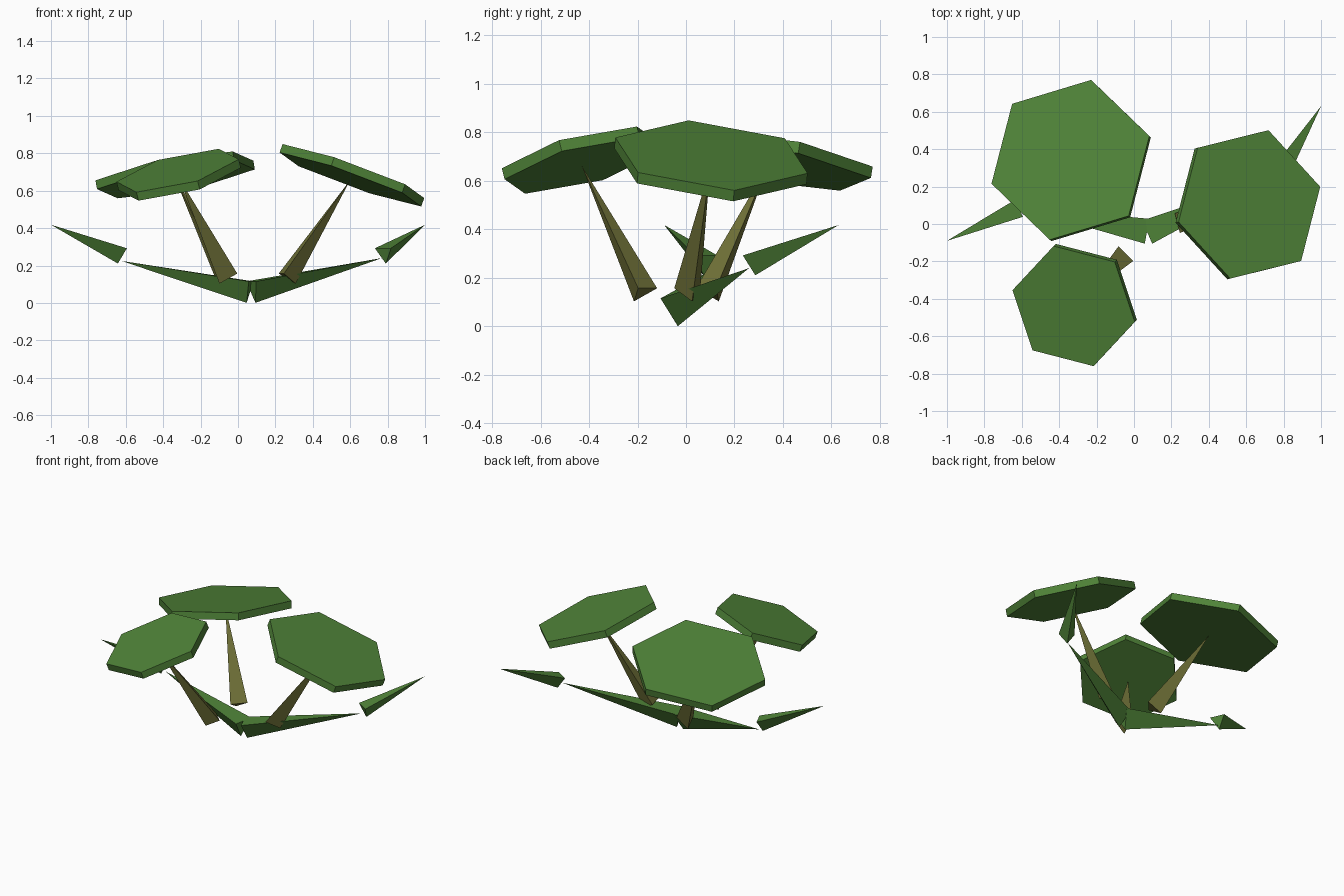
import bpy, bmesh, math
from mathutils import Vector

if "Cube" in bpy.data.objects:
    bpy.data.objects.remove(bpy.data.objects["Cube"], do_unlink=True)


def make_material(name, rgb):
    mat = bpy.data.materials.new(name)
    mat.use_nodes = True
    mat.diffuse_color = (*rgb, 1)
    bsdf = mat.node_tree.nodes["Principled BSDF"]
    bsdf.inputs["Base Color"].default_value = (*rgb, 1)
    bsdf.inputs["Roughness"].default_value = 0.9
    return mat


GREEN = make_material("leaf green", (0.08, 0.23, 0.04))
OLIVE = make_material("olive stem", (0.165, 0.17, 0.04))


def ring(bm, center, axis, spoke, sides, radius):
    """Regular polygon around axis, with its first corner towards spoke."""
    u = (spoke - axis * spoke.dot(axis)).normalized()
    v = axis.cross(u)
    turn = math.tau / sides
    return [bm.verts.new(center + radius * (u * math.cos(i * turn) + v * math.sin(i * turn)))
            for i in range(sides)]


def finish(bm, name, mat):
    bmesh.ops.recalc_face_normals(bm, faces=bm.faces[:])
    mesh = bpy.data.meshes.new(name)
    bm.to_mesh(mesh)
    bm.free()
    mesh.materials.append(mat)
    bpy.context.collection.objects.link(bpy.data.objects.new(name, mesh))


def spike(name, base, tip, radius, mat):
    """Three-sided cone with one base corner pointing down."""
    base, tip = Vector(base), Vector(tip)
    bm = bmesh.new()
    corners = ring(bm, base, (tip - base).normalized(), Vector((0, 0, -1)), 3, radius)
    bm.faces.new(corners)
    apex = bm.verts.new(tip)
    for i in range(3):
        bm.faces.new((corners[i], corners[(i + 1) % 3], apex))
    finish(bm, name, mat)


def cap(name, center, normal, spoke, radius, depth=0.048):
    """Tilted six-sided slab; center is the middle of its top."""
    center, normal, spoke = Vector(center), Vector(normal).normalized(), Vector(spoke)
    bm = bmesh.new()
    top = ring(bm, center, normal, spoke, 6, radius)
    bottom = ring(bm, center - normal * depth, normal, spoke, 6, radius)
    bm.faces.new(top)
    bm.faces.new(bottom[::-1])
    for i in range(6):
        j = (i + 1) % 6
        bm.faces.new((top[i], bottom[i], bottom[j], top[j]))
    finish(bm, name, GREEN)


# Tilted hexagonal leaf caps
cap("back_cap", (-0.34, 0.343, 0.708), (-0.173, 0.16, 1), (0.42, 0.127, 0.0525), 0.444)
cap("left_cap", (0.617, 0.105, 0.705), (0.358, 0.094, 1), (0.383, 0.095, -0.143), 0.416)
cap("front_cap", (-0.323, -0.439, 0.708), (-0.25, -0.258, 1), (0.328, -0.085, 0.06), 0.343)

# Leaning stems
spike("back_stem", (-0.07, 0.10, 0.139), (-0.334, 0.337, 0.662), 0.064, OLIVE)
spike("left_stem", (0.257, 0.012, 0.139), (0.60, 0.10, 0.657), 0.064, OLIVE)
spike("front_stem", (-0.062, -0.177, 0.139), (-0.312, -0.43, 0.662), 0.064, OLIVE)

# Low leaf blades, each an inner blade and a smaller outer one
spike("right_inner_blade", (0.062, -0.037, 0.077), (-0.625, 0.092, 0.225), 0.078, GREEN)
spike("right_outer_blade", (-0.624, 0.08, 0.265), (-1.0, -0.09, 0.418), 0.058, GREEN)
spike("left_inner_blade", (0.078, -0.04, 0.077), (0.77, 0.26, 0.24), 0.078, GREEN)
spike("left_outer_blade", (0.78, 0.269, 0.265), (1.0, 0.63, 0.418), 0.058, GREEN)
